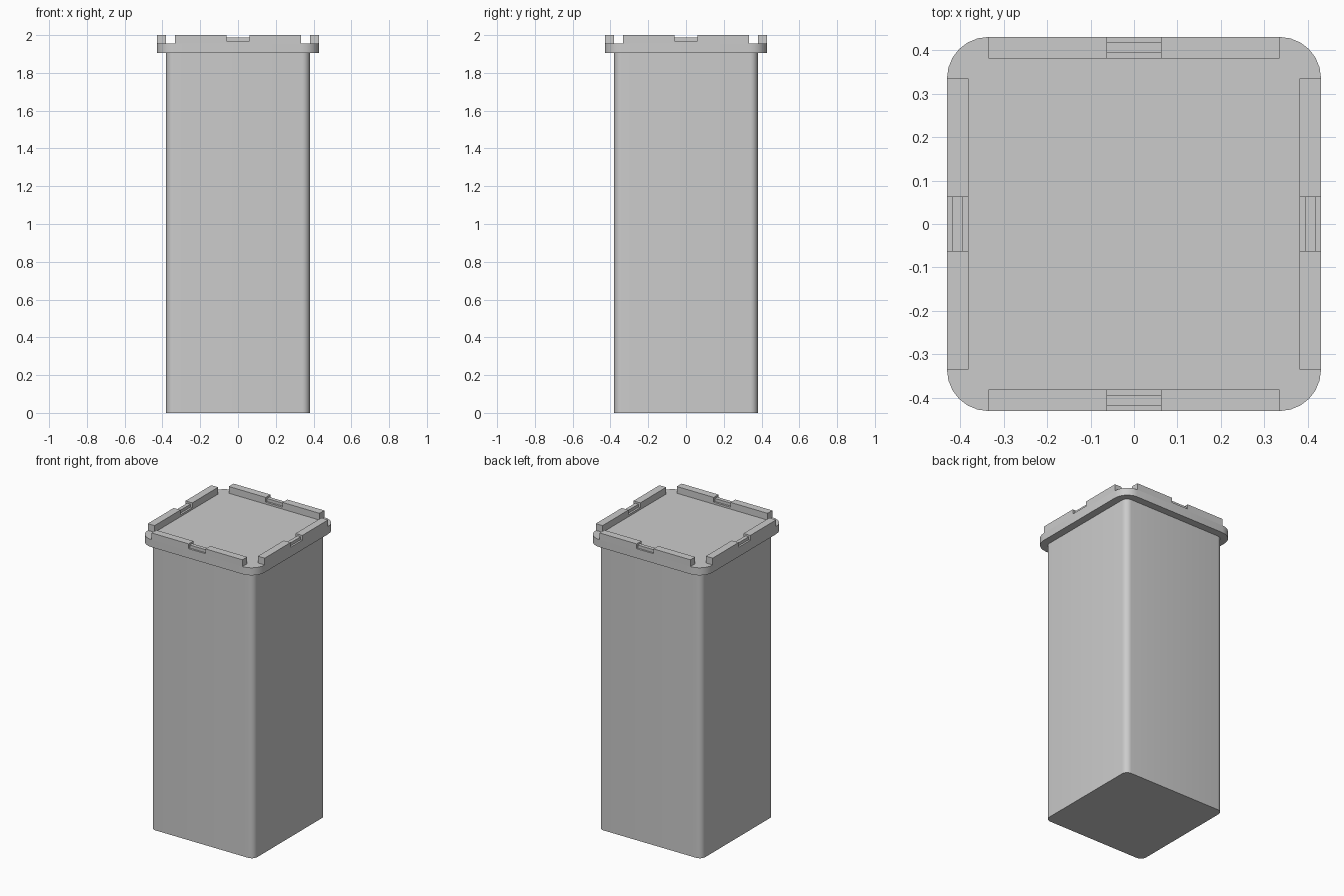
import bpy, bmesh
from math import sin, cos, pi
from mathutils import Matrix

if "Cube" in bpy.data.objects:
    bpy.data.objects.remove(bpy.data.objects["Cube"])


def finish(name, bm):
    bmesh.ops.recalc_face_normals(bm, faces=bm.faces)
    me = bpy.data.meshes.new(name)
    bm.to_mesh(me)
    bm.free()
    ob = bpy.data.objects.new(name, me)
    bpy.context.collection.objects.link(ob)
    bpy.ops.object.select_all(action='DESELECT')
    ob.select_set(True)
    bpy.context.view_layer.objects.active = ob
    bpy.ops.object.shade_smooth_by_angle(angle=0.6)
    return ob


def prism(bm, pts, offset):
    # Extrude a flat outline along an offset vector
    face = bm.faces.new([bm.verts.new(p) for p in pts])
    new = bmesh.ops.extrude_face_region(bm, geom=[face], use_keep_orig=True)
    verts = [v for v in new['geom'] if isinstance(v, bmesh.types.BMVert)]
    bmesh.ops.translate(bm, verts=verts, vec=offset)


def rounded_block(name, half, radius, z0, z1, steps=6):
    pts = []
    for q, (sx, sy) in enumerate([(1, 1), (-1, 1), (-1, -1), (1, -1)]):
        for i in range(steps + 1):
            a = (q + i / steps) * pi / 2
            pts.append((sx * (half - radius) + radius * cos(a),
                        sy * (half - radius) + radius * sin(a), z0))
    bm = bmesh.new()
    prism(bm, pts, (0, 0, z1 - z0))
    return finish(name, bm)


FLOOR, NOTCH, TOP = 1.955, 1.968, 2.0

# Tall body and the wider lid plate
rounded_block("body", 0.38, 0.04, 0, 1.905)
rounded_block("lid_plate", 0.43, 0.095, 1.905, FLOOR)

# Raised rim on each side, notched in the middle with a low ridge in the notch
rim_profile = [(-0.334, FLOOR), (0.334, FLOOR), (0.334, TOP), (0.062, TOP),
               (0.062, NOTCH), (-0.062, NOTCH), (-0.062, TOP), (-0.334, TOP)]
ridge_profile = [(-0.062, NOTCH), (0.062, NOTCH), (0.062, 1.988), (-0.062, 1.988)]
for i, side in enumerate(("front", "right", "back", "left")):
    turn = Matrix.Rotation(i * pi / 2, 4, 'Z')
    for part, profile, y0, y1 in (("rim", rim_profile, -0.43, -0.38),
                                  ("notch_ridge", ridge_profile, -0.418, -0.393)):
        bm = bmesh.new()
        prism(bm, [(x, y0, z) for x, z in profile], (0, y1 - y0, 0))
        bm.transform(turn)
        finish(f"{side}_{part}", bm)
